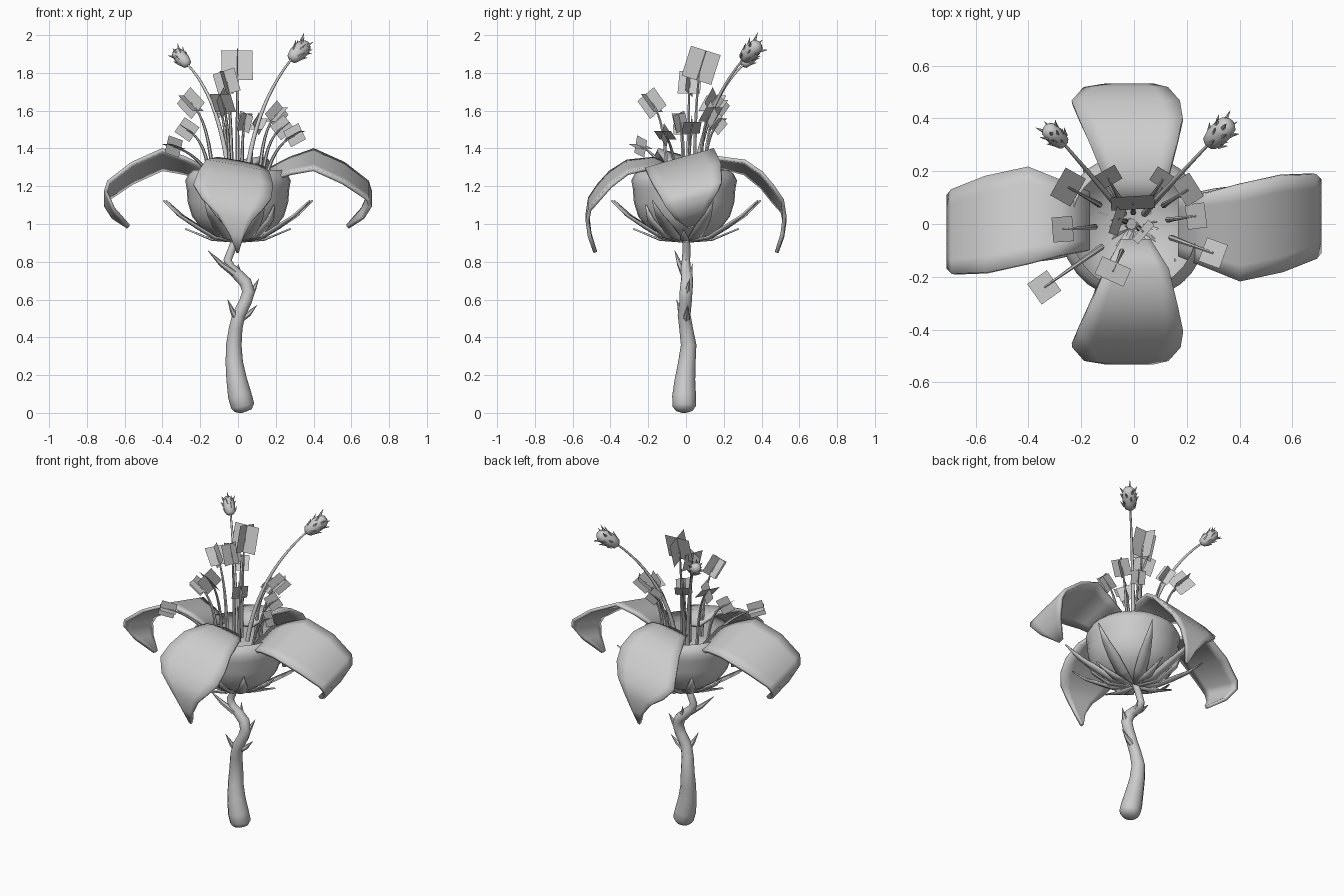
import bpy, bmesh, math, random
from mathutils import Vector as V

if "Cube" in bpy.data.objects:
    bpy.data.objects.remove(bpy.data.objects["Cube"])

random.seed(4)
grey = bpy.data.materials.new("plain_grey")
grey.diffuse_color = (0.6, 0.6, 0.6, 1)
grey.use_nodes = True
grey.node_tree.nodes["Principled BSDF"].inputs["Base Color"].default_value = grey.diffuse_color


def finish(name, bm, smooth=True, normals=True):
    if normals:
        bmesh.ops.recalc_face_normals(bm, faces=bm.faces[:])
    me = bpy.data.meshes.new(name)
    bm.to_mesh(me)
    bm.free()
    me.materials.append(grey)
    ob = bpy.data.objects.new(name, me)
    bpy.context.collection.objects.link(ob)
    if smooth:
        bpy.ops.object.select_all(action='DESELECT')
        ob.select_set(True)
        bpy.context.view_layer.objects.active = ob
        bpy.ops.object.shade_smooth_by_angle(angle=math.radians(50))
    return ob


def sweep(bm, pts, radii, n=8):
    """Round tube through points with a radius at each one."""
    pts = [V(p) for p in pts]
    rings = []
    for i, (p, r) in enumerate(zip(pts, radii)):
        d = (pts[min(i + 1, len(pts) - 1)] - pts[max(i - 1, 0)]).normalized()
        ref = V((0, 1, 0)) if abs(d.y) < 0.9 else V((1, 0, 0))
        a = d.cross(ref).normalized()
        b = d.cross(a)
        rings.append([bm.verts.new(p + r * (math.cos(k * math.tau / n) * a + math.sin(k * math.tau / n) * b))
                      for k in range(n)])
    for lo, hi in zip(rings, rings[1:]):
        for k in range(n):
            bm.faces.new((lo[k], lo[(k + 1) % n], hi[(k + 1) % n], hi[k]))
    bm.faces.new(rings[0][::-1])
    bm.faces.new(rings[-1])


def bezier(a, b, c, n=8):
    a, b, c = V(a), V(b), V(c)
    return [a * (1 - t) ** 2 + b * 2 * t * (1 - t) + c * t * t for t in (i / n for i in range(n + 1))]


def leaf(name, angle, rows, side=1, tilt=0.0, bow=0.0, thick=0.02, cols=6):
    """Curved blade; rows hold distance out, height and the two side limits."""
    bm = bmesh.new()
    u = V((math.cos(angle), math.sin(angle), 0))
    w = V((-u.y, u.x, 0)) * side
    grid = []
    for r, z, lo, hi in rows:
        row = []
        for k in range(cols + 1):
            f = k / cols
            t = lo + (hi - lo) * f
            arch = bow * (hi - lo) * (1 - (2 * f - 1) ** 2)
            row.append(bm.verts.new(u * r + w * t + V((0, 0, z + tilt * t + arch))))
        grid.append(row)
    for p, q in zip(grid, grid[1:]):
        for k in range(cols):
            bm.faces.new((p[k], p[k + 1], q[k + 1], q[k]))
    ob = finish(name, bm)
    m = ob.modifiers.new("thickness", 'SOLIDIFY')
    m.thickness, m.offset = thick, 0
    return ob


# Stem: swollen rounded foot and crooked neck
stem = [(.03, -.01, .003, .015), (.027, -.01, .012, .045), (.025, -.01, .035, .062), (.01, -.01, .09, .063),
        (-.008, -.005, .18, .054), (-.02, .005, .27, .046), (-.022, .014, .36, .041), (-.012, 0, .45, .036),
        (.005, -.01, .52, .034), (.04, -.002, .59, .033), (.056, 0, .64, .034), (.04, .005, .69, .033),
        (0, .005, .73, .03), (-.04, -.002, .77, .026), (-.055, 0, .81, .022), (-.035, .003, .86, .021),
        (-.01, 0, .925, .021)]
bm = bmesh.new()
sweep(bm, [p[:3] for p in stem], [p[3] for p in stem], 12)
finish("stem", bm)

# Thorns on the stem
bm = bmesh.new()
for base, tip in [((-.02, -.01, .74), (-.16, -.06, .86)), ((.055, 0, .62), (.11, .02, .71)),
                  ((.0, -.01, .49), (-.055, -.05, .60)), ((.015, 0, .5), (.1, .01, .57)),
                  ((.02, .01, .69), (.0, .035, .79))]:
    base, tip = V(base), V(tip)
    sweep(bm, [base, base.lerp(tip, .5) + V((0, 0, -.01)), tip], [.021, .014, .001], 6)
finish("stem_thorns", bm)

# Cup: open round bowl with a soft lip, set slightly forward
profile = [(.02, .914), (.08, .922), (.145, .945), (.203, .988), (.243, 1.04), (.266, 1.115),
           (.272, 1.19), (.28, 1.23), (.262, 1.265), (.24, 1.285)]
bm = bmesh.new()
N = 28
rings = [[bm.verts.new((r * math.cos(k * math.tau / N), r * math.sin(k * math.tau / N) - .01, z)) for k in range(N)]
         for r, z in profile]
for lo, hi in zip(rings, rings[1:]):
    for k in range(N):
        bm.faces.new((lo[k], lo[(k + 1) % N], hi[(k + 1) % N], hi[k]))
finish("cup", bm, normals=False)

# Four large drooping petals, each tilted to one side
side_rows = [(.17, 1.265, -.12, .10), (.28, 1.315, -.165, .12), (.40, 1.35, -.215, .15), (.56, 1.268, -.18, .185),
             (.685, 1.17, -.13, .19), (.70, 1.125, -.11, .17), (.66, 1.05, -.06, .11), (.58, .98, .01, .035)]
front_rows = [(.06, 1.28, -.05, .06), (.17, 1.325, -.11, .13), (.31, 1.30, -.17, .165), (.40, 1.235, -.21, .185),
              (.46, 1.165, -.235, .175), (.51, 1.10, -.19, .13), (.522, 1.03, -.11, .075), (.51, .94, -.045, .03),
              (.48, .85, -.008, .004)]
for name, a in (("right_petal", 0), ("left_petal", math.pi)):
    leaf(name, a, side_rows, tilt=.28)
leaf("front_petal", -math.pi / 2, front_rows, 1, -.19, .01)
leaf("back_petal", math.pi / 2, front_rows, -1, .19, .01)

# Pointed sepals under the cup
long_sepal = [(.02, .91, -.012, .012), (.14, .932, -.035, .035), (.24, .99, -.035, .035), (.33, 1.045, -.022, .022),
              (.42, 1.125, -.001, .001)]
close_sepal = [(.03, .908, -.015, .015), (.15, .935, -.03, .03), (.25, 1.02, -.025, .025), (.285, 1.10, -.001, .001)]
short_sepal = [(.02, .908, -.012, .012), (.14, .92, -.025, .025), (.28, .975, -.001, .001)]
for i in range(8):
    a = math.radians(20 + 45 * i)
    leaf("long_sepal", a, long_sepal, bow=-.12, thick=.008, cols=2)
    if i % 2:
        leaf("short_sepal", a + math.radians(22), short_sepal, bow=-.1, thick=.008, cols=2)
    elif i % 4:
        leaf("close_sepal", a + math.radians(22), close_sepal, bow=-.1, thick=.008, cols=2)

# Stamens: thin stalks ending in two crossed square plates (x, y, z, size)
stamens = [(-.005, .08, 1.84, .165), (-.06, .02, 1.75, .125), (-.08, -.18, 1.64, .12), (-.25, .14, 1.64, .12),
           (-.10, .175, 1.62, .095), (-.27, -.02, 1.50, .095), (-.34, -.24, 1.41, .095), (.035, -.03, 1.54, .095),
           (.11, .17, 1.53, .085), (.205, .13, 1.58, .105), (.235, .03, 1.51, .095), (.30, -.11, 1.47, .095)]
stalks, plates = bmesh.new(), bmesh.new()
for x, y, z, s in stamens:
    tip = V((x, y, z))
    flat = V((x, y, 0))
    base = flat * min(.55, .15 / flat.length) + V((0, 0, 1.21))
    bend = flat * .6 + V((0, 0, 1.21 + (z - 1.21) * .8))
    path = bezier(base, bend, tip)
    sweep(stalks, path, [.012 - .001 * i for i in range(9)], 6)
    out = flat.normalized()
    axis = ((path[-1] - path[-3]).normalized() + out * .15).normalized()
    across = V((-out.y, out.x, 0))
    for d in (across, axis.cross(across)):
        plates.faces.new([plates.verts.new(tip + s / 2 * (i * d + j * axis))
                          for i, j in ((-1, -1), (1, -1), (1, 1), (-1, 1))])
finish("stamen_stalks", stalks)
finish("stamen_plates", plates, smooth=False, normals=False)

# Two tall spiny buds on curved stalks
for name, base, bend, mid, d, size in (
        ("right", (.04, .04, 1.2), (.08, .09, 1.62), (.325, .345, 1.915), (.12, .12, .12), 1.0),
        ("left", (-.04, .04, 1.2), (-.09, .10, 1.66), (-.30, .335, 1.88), (-.10, .09, .11), .82)):
    mid, d = V(mid), V(d).normalized()
    foot = mid - d * .07 * size
    bm = bmesh.new()
    sweep(bm, bezier(base, bend, foot, 12), [.014 - .0007 * i for i in range(13)], 8)
    finish(name + "_bud_stalk", bm)
    bm = bmesh.new()
    shape = [(-.078, .012), (-.064, .032), (-.025, .043), (.02, .043), (.052, .037), (.07, .018)]
    sweep(bm, [mid + d * h * size for h, r in shape], [r * size for h, r in shape], 10)
    a = d.cross(V((0, 0, 1))).normalized()
    b = d.cross(a)
    for k in range(16):
        t = k * 2.4
        h = -.05 + .1 * k / 15
        o = math.cos(t) * a + math.sin(t) * b
        p = mid + (d * h + o * .034) * size
        q = p + (o * .022 + d * random.uniform(.03, .042)) * size
        sweep(bm, [p, q], [.009 * size, .0008], 5)
    finish(name + "_bud", bm)
